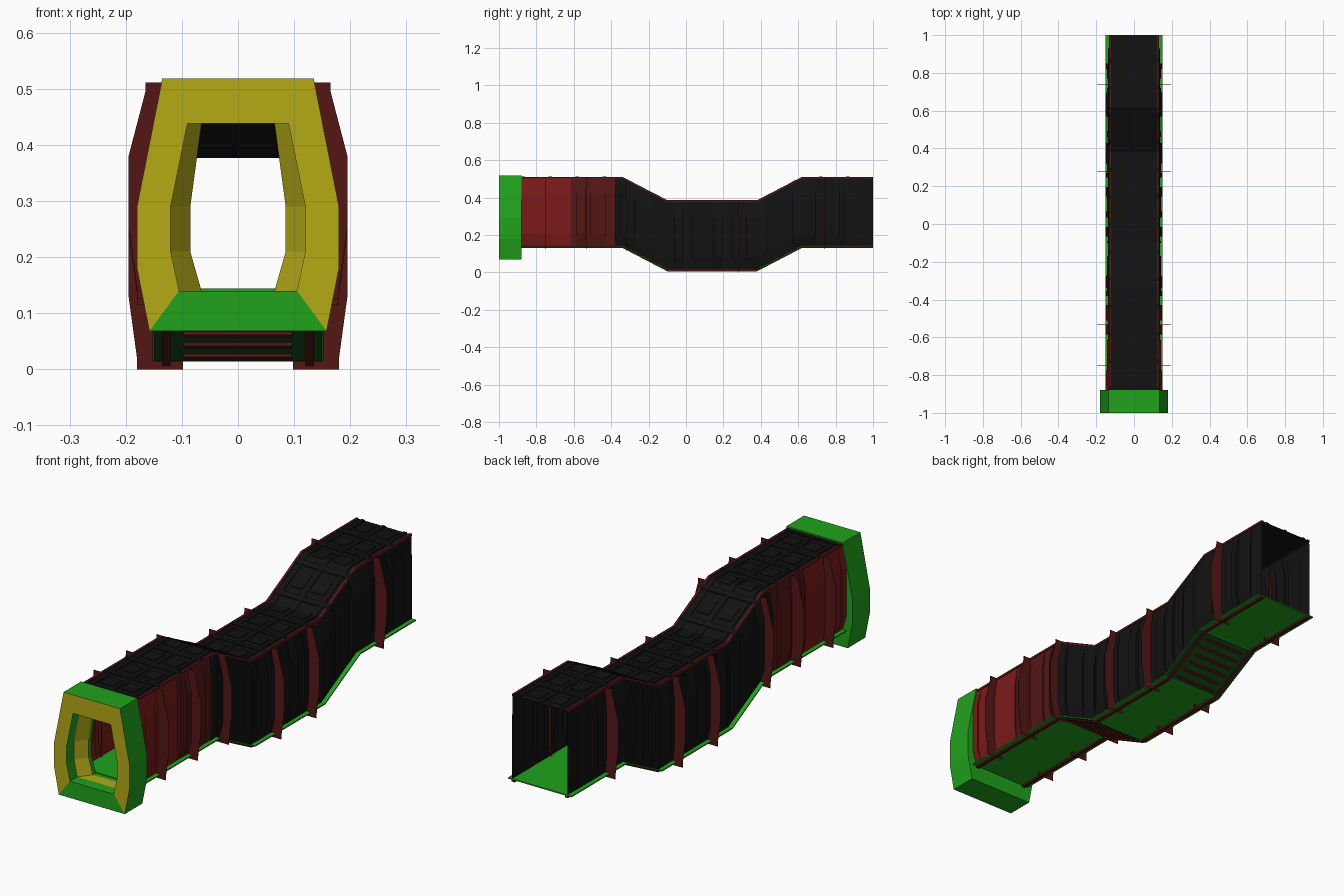
import bpy, bmesh, random

if "Cube" in bpy.data.objects:
    bpy.data.objects.remove(bpy.data.objects["Cube"])

def mat(name, c):
    m = bpy.data.materials.new(name)
    m.diffuse_color = (*c, 1)
    m.use_nodes = True
    m.node_tree.nodes["Principled BSDF"].inputs["Base Color"].default_value = m.diffuse_color
    return m

BLACK = mat("black", (.006, .006, .006))
RED = mat("dark_red", (.09, .008, .008))
BRIGHT = mat("red", (.2, .01, .01))
GREEN = mat("green", (.015, .36, .012))
DKGREEN = mat("dark_green", (.006, .07, .008))
YELLOW = mat("yellow", (.46, .40, .008))

BENDS = [-.88, -.34, -.10, .38, .62, 1.0]

def drop(y):
    """Floor height of the dipping corridor at y."""
    pts = list(zip(BENDS, [.125, .125, 0, 0, .125, .125]))
    for (a, za), (b, zb) in zip(pts, pts[1:]):
        if y <= b:
            return za + (zb - za) * max(0, y - a) / (b - a)
    return .125

def finish(name, bm, *mats):
    bmesh.ops.remove_doubles(bm, verts=bm.verts, dist=1e-5)
    bmesh.ops.recalc_face_normals(bm, faces=bm.faces)
    me = bpy.data.meshes.new(name)
    bm.to_mesh(me)
    bm.free()
    for m in mats:
        me.materials.append(m)
    ob = bpy.data.objects.new(name, me)
    bpy.context.collection.objects.link(ob)
    return ob

def loft(bm, rings, cap=True):
    """Skin closed rings of points; returns the side faces ring by ring."""
    vs = [[bm.verts.new(p) for p in r] for r in rings]
    n = len(vs[0])
    out = []
    for a, b in zip(vs, vs[1:]):
        out.append([bm.faces.new((a[i], a[(i + 1) % n], b[(i + 1) % n], b[i])) for i in range(n)])
    if cap:
        bm.faces.new(vs[0][::-1])
        bm.faces.new(vs[-1])
    return out

def sweep(bm, x0, x1, z0, z1, ys):
    """Rectangular bar following the corridor through the given y values."""
    loft(bm, [[(x, y, z + drop(y)) for x, z in ((x0, z0), (x1, z0), (x1, z1), (x0, z1))] for y in ys])

def span(a, b):
    return [a] + [k for k in BENDS if a + .001 < k < b - .001] + [b]

# entrance portal: hexagonal-sided frame with a stepped opening
def ring(half, y):
    return [(x, y, z) for x, z in half] + [(-x, y, z) for x, z in reversed(half)]

outer = [(.158, .068), (.18, .18), (.18, .29), (.135, .518)]
wide = [(.105, .14), (.12, .21), (.12, .29), (.09, .438)]
narrow = [(.065, .14), (.085, .21), (.085, .29), (.065, .438)]
bm = bmesh.new()
rings = [ring(outer, -.88), ring(outer, -1), ring(wide, -1), ring(wide, -.95),
         ring(narrow, -.90), ring(narrow, -.88), ring(outer, -.88)]
strips = loft(bm, rings, cap=False)
for i in (1, 3):
    for f in strips[i]:
        f.material_index = 1
strips[1][7].material_index = 0
finish("entrance_portal", bm, GREEN, YELLOW)

# corrugated side walls: narrow strips, each bulging outward by its own amount
random.seed(4)
steps, y = [-.88], -.88
while y < .96:
    y = min(1.0, y + random.choice((.025, .03, .05, .08)))
    steps.append(y)
steps = sorted(set(steps + BENDS))
for side, label in ((1, "right"), (-1, "left")):
    random.seed(9)
    bm = bmesh.new()
    prev = None
    for a, b in zip(steps, steps[1:]):
        m = random.choice((.138, .142, .147, .152)) if b < .95 else .132
        prof = [(.132, .014), (m, .08), (m, .29), (.13, .38)]
        ca, cb = [[bm.verts.new((side * x, yy, z + drop(yy))) for x, z in prof] for yy in (a, b)]
        for p, q in [(ca, cb)] + ([(prev, ca)] if prev else []):
            for k in range(3):
                f = bm.faces.new((p[k], q[k], q[k + 1], p[k + 1]))
                f.material_index = 2 if a < -.62 else 1 if a < -.42 else 0
        prev = cb
    bmesh.ops.dissolve_degenerate(bm, dist=1e-5, edges=bm.edges)
    finish("wall_" + label, bm, BLACK, RED, BRIGHT)

# roof sheet
bm = bmesh.new()
sweep(bm, -.131, .131, .377, .382, BENDS)
finish("roof", bm, BLACK)

# roof panelling: cross bars, long bars and paired square plates
bm = bmesh.new()
for x in (-.1, 0, .1):
    sweep(bm, x - .008, x + .008, .381, .386, BENDS)
pitch = 1.88 / 13
for i in range(13):
    y0 = -.88 + i * pitch
    sweep(bm, -.13, .13, .381, .387, span(y0, y0 + .02))
    for x in (-.052, .052):
        sweep(bm, x - .03, x + .03, .381, .385, span(y0 + .05, y0 + .115))
finish("roof_panels", bm, BLACK)

# floor, with dark panels and rungs under both sloping runs
bm = bmesh.new()
sweep(bm, -.152, .152, .014, .019, BENDS)
finish("floor", bm, GREEN)
bm = bmesh.new()
for a, b in ((-.34, -.10), (.38, .62)):
    sweep(bm, -.15, .15, .012, .0135, [a + .005, b - .005])
finish("slope_underside", bm, DKGREEN)
bm = bmesh.new()
for a in (-.34, .38):
    for i in range(6):
        y0 = a + .02 + i * .038
        sweep(bm, -.097, .097, .006, .022, [y0, y0 + .008])
finish("stair_rungs", bm, RED)

# long edge rails below the floor and along the roof
bm = bmesh.new()
for s in (-1, 1):
    sweep(bm, s * .12, s * .135, .006, .015, BENDS)
    sweep(bm, s * .122, s * .133, .376, .386, BENDS)
finish("edge_rails", bm, RED)

# thin rib plates standing out from the walls
rib = [(.098, 0), (.18, 0), (.18, .02), (.195, .13), (.195, .255),
       (.165, .37), (.165, .386), (.127, .386), (.127, .02), (.098, .014)]
for i, y in enumerate((-.75, -.53, -.32, .04, .28, .74)):
    bm = bmesh.new()
    for s in (-1, 1):
        loft(bm, [[(s * x, y + d, z + drop(y)) for x, z in rib] for d in (-.001, .001)])
    finish(f"rib_{i + 1}", bm, RED)
